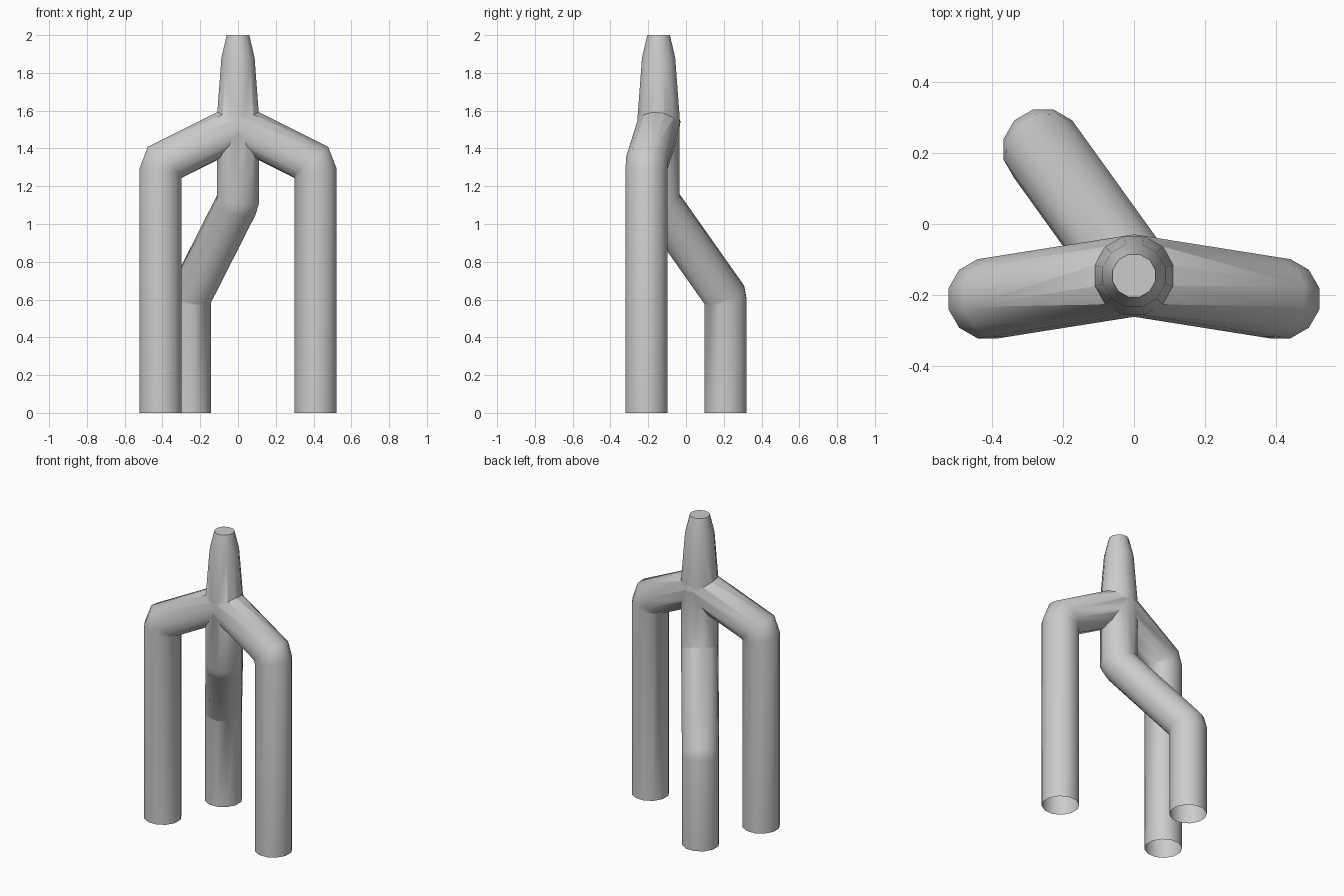
import bpy, bmesh, math
from mathutils import Vector

if "Cube" in bpy.data.objects:
    bpy.data.objects.remove(bpy.data.objects["Cube"])

SIDES = 12
R = 0.115
TRUNK_Y = -0.145


def tube(name, path, splits, taper=()):
    """Closed pipe along a path; splits gives, per bend, how far each ring's plane is turned."""
    pts = [Vector(p) for p in path]
    dirs = [(b - a).normalized() for a, b in zip(pts, pts[1:])]
    side = Vector((1, 0, 0))
    up = dirs[0].cross(side)
    offs = [(side * math.cos(a) + up * math.sin(a)) * R
            for a in (math.tau * (i + 0.5) / SIDES for i in range(SIDES))]
    rings = [[p + o * (r / R) for o in offs]
             for p, r in [(Vector(q), r) for q, r in taper] + [(pts[0], R)]]
    for i, fs in enumerate(splits):
        d1, d2, p = dirs[i], dirs[i + 1], pts[i + 1]
        half = d1.angle(d2) / 2
        inner = p + (d2 - d1).normalized() * (R / math.cos(half))
        turned = [d1.rotation_difference(d2) @ o for o in offs]
        for f in fs:
            n = d1.slerp(d2, f)
            d, os = (d1, offs) if f <= 0.5 else (d2, turned)
            rings.append([p + o + d * ((inner - p - o).dot(n) / d.dot(n)) for o in os])
        offs = turned
    rings.append([pts[-1] + o for o in offs])

    bm = bmesh.new()
    loops = [[bm.verts.new(v) for v in ring] for ring in rings]
    for a, b in zip(loops, loops[1:]):
        for i in range(SIDES):
            j = (i + 1) % SIDES
            bm.faces.new((a[i], a[j], b[j], b[i]))
    bm.faces.new(loops[0])
    bm.faces.new(loops[-1])
    bmesh.ops.remove_doubles(bm, verts=bm.verts, dist=0.0005)
    bmesh.ops.recalc_face_normals(bm, faces=bm.faces)
    me = bpy.data.meshes.new(name)
    bm.to_mesh(me)
    bm.free()
    ob = bpy.data.objects.new(name, me)
    bpy.context.collection.objects.link(ob)
    return ob


BEND = (0.35, 0.8)

# Trunk with tapered tip, bending back into the rear leg
trunk = tube("branched_pipe",
             [(0, TRUNK_Y, 1.57), (0, TRUNK_Y, 1.118), (-0.255, 0.21, 0.615), (-0.255, 0.21, 0)],
             [BEND, BEND],
             taper=[((0, TRUNK_Y, 2), 0.062), ((0, TRUNK_Y, 1.88), 0.091)])

# Both arms and front legs as one pipe through the trunk
arms = tube("arms",
            [(-0.41, -0.21, 0), (-0.41, -0.21, 1.315), (0, TRUNK_Y, 1.52),
             (0.41, -0.21, 1.315), (0.41, -0.21, 0)],
            [(0.2, 0.65), (0.5,), BEND])

# Fuse into one skin
mod = trunk.modifiers.new("fuse", 'BOOLEAN')
mod.operation = 'UNION'
mod.solver = 'EXACT'
mod.object = arms
bpy.context.view_layer.objects.active = trunk
trunk.select_set(True)
bpy.ops.object.modifier_apply(modifier=mod.name)
bpy.data.objects.remove(arms, do_unlink=True)

# Open leg ends
bm = bmesh.new()
bm.from_mesh(trunk.data)
ends = [f for f in bm.faces if all(v.co.z < 0.001 for v in f.verts)]
bmesh.ops.delete(bm, geom=ends, context='FACES')
bm.to_mesh(trunk.data)
bm.free()
bpy.ops.object.shade_smooth_by_angle(angle=math.radians(40))
